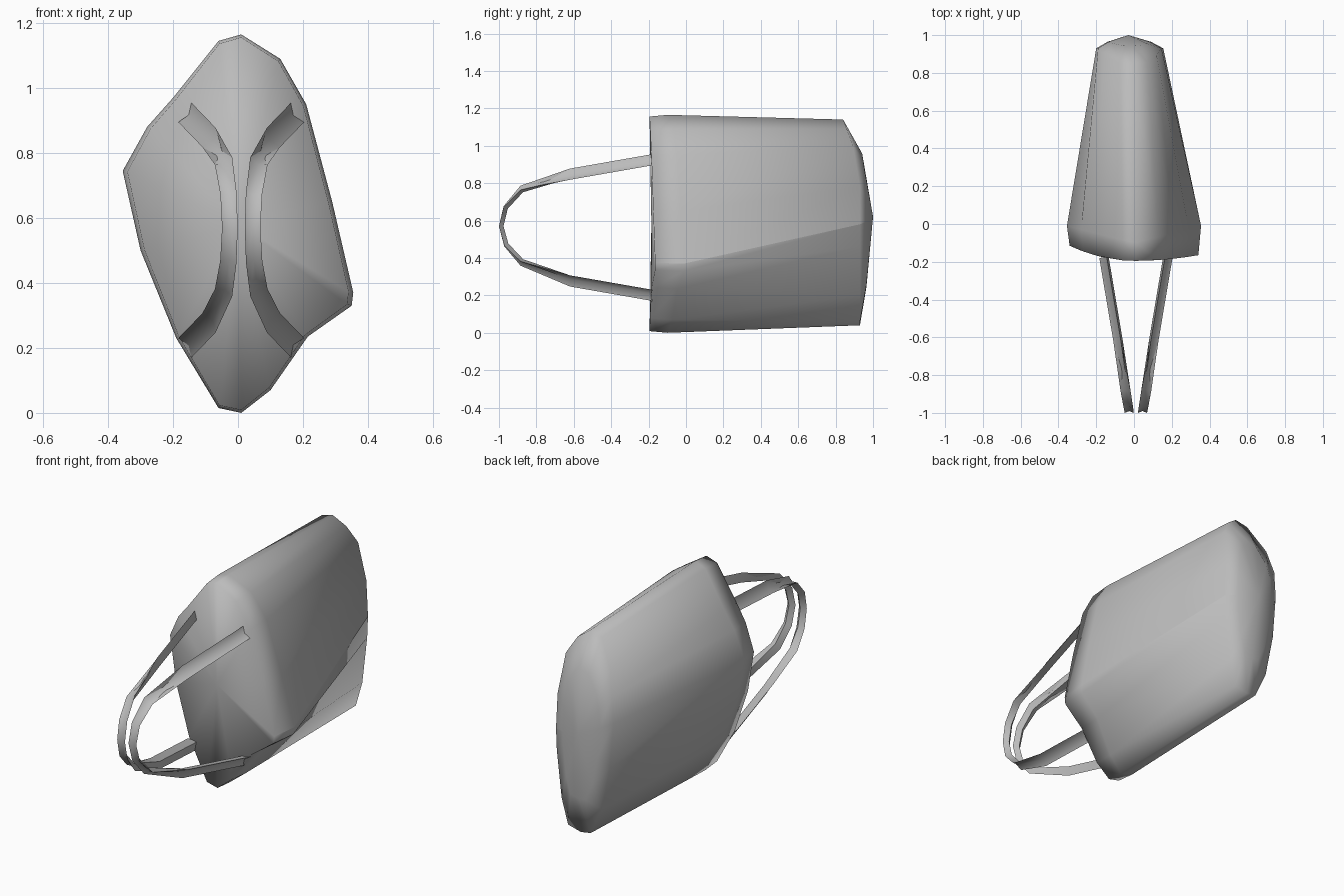
import bpy, bmesh, math
from mathutils import Vector

cube = bpy.data.objects.get("Cube")
if cube:
    bpy.data.objects.remove(cube, do_unlink=True)

# One plain fabric colour
fabric = bpy.data.materials.new("grey_fabric")
fabric.use_nodes = True
grey = (0.5, 0.5, 0.5, 1)
fabric.diffuse_color = grey
fabric.node_tree.nodes["Principled BSDF"].inputs["Base Color"].default_value = grey


def loft(name, rings, start_cap=None, end_cap=None, angle=50, crease=None):
    """Skin closed rings; a cap is a centre point or None, crease is a sharp column."""
    bm = bmesh.new()
    loops = [[bm.verts.new(p) for p in ring] for ring in rings]
    count = len(loops[0])
    for a, b in zip(loops, loops[1:]):
        for i in range(count):
            j = (i + 1) % count
            bm.faces.new((a[i], a[j], b[j], b[i]))
        if crease is not None:
            bm.edges.get((a[crease], b[crease])).smooth = False
    for loop, centre in ((loops[0], start_cap), (loops[-1], end_cap)):
        if centre is None:
            bm.faces.new(loop)
        else:
            hub = bm.verts.new(centre)
            for i in range(count):
                bm.faces.new((loop[i], loop[(i + 1) % count], hub))
    bmesh.ops.recalc_face_normals(bm, faces=bm.faces)
    mesh = bpy.data.meshes.new(name)
    bm.to_mesh(mesh)
    bm.free()
    mesh.materials.append(fabric)
    obj = bpy.data.objects.new(name, mesh)
    bpy.context.collection.objects.link(obj)
    bpy.ops.object.select_all(action='DESELECT')
    obj.select_set(True)
    bpy.context.view_layer.objects.active = obj
    bpy.ops.object.shade_smooth_by_angle(angle=math.radians(angle), keep_sharp_edges=True)
    return obj


# Outline of the bag: x, z near the mouth and x, z near the base
outline = [
    (0.01, 0.0, 0.0, 0.04), (0.1, 0.07, 0.08, 0.06),
    (0.215, 0.235, 0.12, 0.2), (0.35, 0.33, 0.15, 0.46),
    (0.355, 0.37, 0.155, 0.58), (0.29, 0.65, 0.145, 0.78),
    (0.21, 0.95, 0.12, 1.0), (0.13, 1.09, 0.07, 1.09),
    (0.01, 1.165, 0.0, 1.14), (-0.06, 1.145, -0.07, 1.12),
    (-0.2, 0.97, -0.16, 0.98), (-0.28, 0.88, -0.19, 0.85),
    (-0.355, 0.745, -0.2, 0.7), (-0.3, 0.5, -0.18, 0.45),
    (-0.19, 0.23, -0.13, 0.2), (-0.06, 0.015, -0.06, 0.05),
]
mouth = Vector((0, -0.185, 0.58))
base = Vector((-0.03, 1.0, 0.62))

lip, shoulder, heel, bottom = [], [], [], []
for fx, fz, bx, bz in outline:
    spread = abs(fx) / 0.355
    sweep = 0.03 if fx > 0 else 0.08
    lip.append((fx * 0.96, -0.195 + sweep * spread ** 2, mouth.z + (fz - mouth.z) * 0.985))
    shoulder.append((fx, -0.1 + 0.09 * spread, fz))
    drop = 0.09 * max(0, (bz - 0.9) / 0.24)
    edge = Vector((bx, 0.93 - drop, bz))
    heel.append(edge)
    inner = base.lerp(edge, 0.65)
    inner.y += 0.01 + drop * 0.4
    bottom.append(inner)

loft("bag_body", [lip, shoulder, heel, bottom], mouth, base, angle=88, crease=4)

# Handle path in side view: y, z
path = [(-0.18, 0.925), (-0.62, 0.848), (-0.885, 0.775), (-0.975, 0.675),
        (-1.0, 0.57), (-0.972, 0.465), (-0.885, 0.37), (-0.62, 0.277), (-0.18, 0.2)]


def handle(name, side):
    """Channel-shaped strap, hollow on its outer side, that twists after its bend."""
    points = [Vector((0.01 + side * (0.035 + 0.169 * (y + 1)), y, z)) for y, z in path]
    rings = []
    for i, p in enumerate(points):
        tangent = points[min(i + 1, len(points) - 1)] - points[max(i - 1, 0)]
        twist = min(1, (p.y + 1) / 0.28)
        tilt = math.radians(56) * twist * (1 if p.z > 0.57 else -1)
        across = Vector((-side * math.cos(tilt), 0, math.sin(tilt)))
        inward = tangent.cross(across).normalized()
        if inward.dot(Vector((0, -0.3, 0.57)) - p) < 0:
            inward.negate()
        width = 0.024 + 0.012 * twist
        half = across * width
        rings.append([p + half, p + inward * width, p - half, p + inward * width * 0.4])
    return loft(name, rings)


handle("left_handle", 1)
handle("right_handle", -1)
